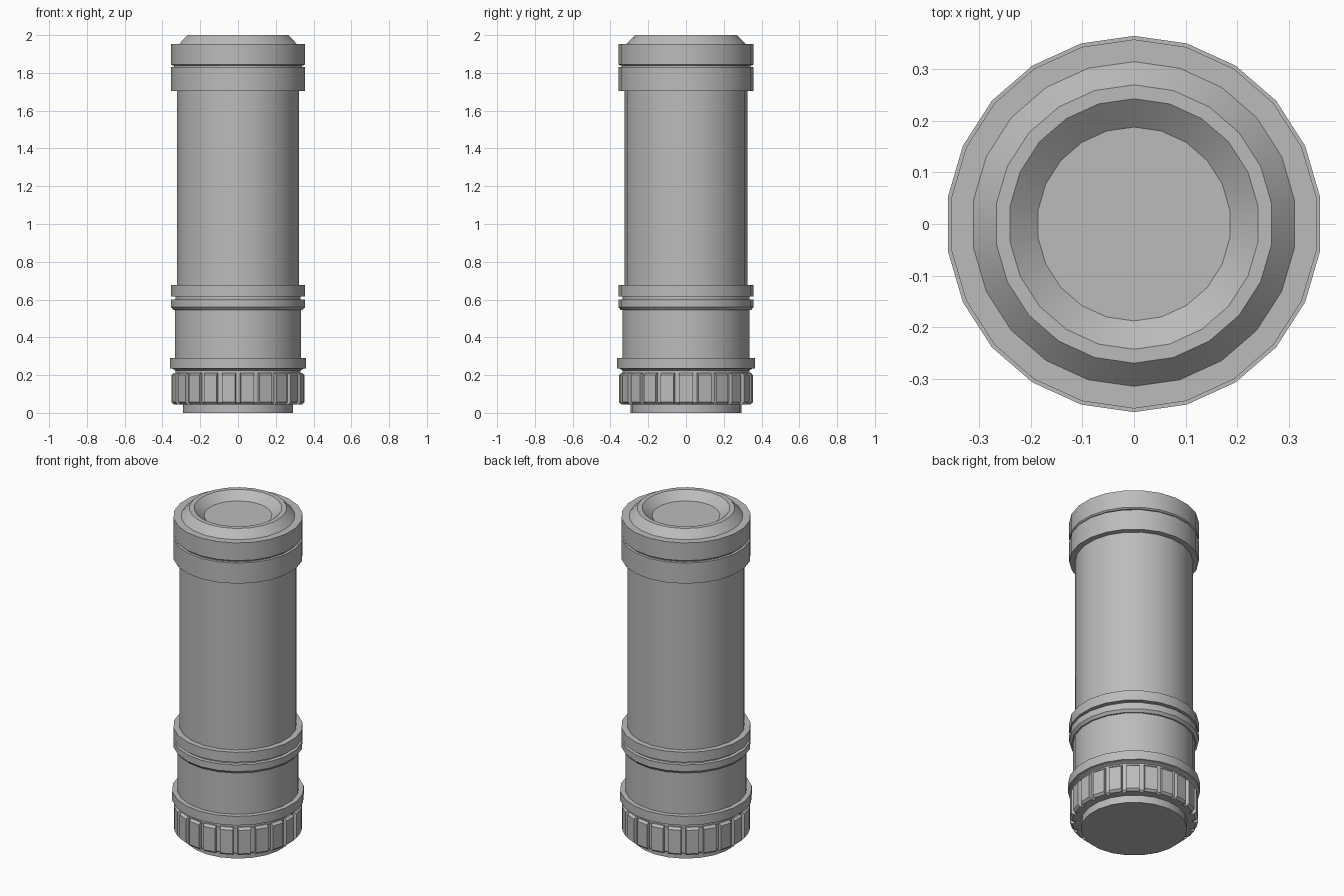
import bpy, math

SIDES = 22
STEP = math.tau / SIDES

if "Cube" in bpy.data.objects:
    bpy.data.objects.remove(bpy.data.objects["Cube"], do_unlink=True)


def make_material(name, value):
    mat = bpy.data.materials.new(name)
    mat.use_nodes = True
    colour = (value, value, value, 1)
    mat.diffuse_color = colour
    mat.node_tree.nodes["Principled BSDF"].inputs["Base Color"].default_value = colour
    return mat


grey = make_material("grey metal", 0.5)


def make_object(name, verts, faces, smooth=True):
    mesh = bpy.data.meshes.new(name)
    mesh.from_pydata(verts, [], faces)
    mesh.materials.append(grey)
    obj = bpy.data.objects.new(name, mesh)
    bpy.context.collection.objects.link(obj)
    if smooth:
        bpy.ops.object.select_all(action="DESELECT")
        obj.select_set(True)
        bpy.context.view_layer.objects.active = obj
        bpy.ops.object.shade_smooth_by_angle(angle=math.radians(30))
    return obj


def lathe(name, profile):
    """Turn a bottom-to-top (radius, z) profile, closed by a cap at each end."""
    verts = [(r * math.sin(i * STEP), -r * math.cos(i * STEP), z)
             for r, z in profile for i in range(SIDES)]
    faces = [tuple(reversed(range(SIDES)))]
    for k in range(len(profile) - 1):
        a, b = k * SIDES, (k + 1) * SIDES
        for i in range(SIDES):
            j = (i + 1) % SIDES
            faces.append((a + i, a + j, b + j, b + i))
    faces.append(tuple(range(len(verts) - SIDES, len(verts))))
    return make_object(name, verts, faces)


# Base plug and the core behind the grip ridges
lathe("base_plug", [(0.294, 0), (0.294, 0.06)])
lathe("grip_core", [(0.325, 0.045), (0.337, 0.055), (0.337, 0.205), (0.325, 0.215)])

# Grip ridges, one per side, chamfered at both ends
section = [(0.3, 0.045), (0.34, 0.045), (0.353, 0.057),
           (0.353, 0.2), (0.34, 0.212), (0.3, 0.212)]
n = len(section)
verts, faces = [], []
for i in range(SIDES):
    a = (i + 0.5) * STEP
    base = len(verts)
    for side in (-0.036, 0.036):
        for r, z in section:
            verts.append((r * math.sin(a) + side * math.cos(a),
                          -r * math.cos(a) + side * math.sin(a), z))
    faces.append(tuple(base + k for k in range(n)))
    faces.append(tuple(base + n + k for k in reversed(range(n))))
    for k in range(n):
        m = (k + 1) % n
        faces.append((base + m, base + k, base + n + k, base + n + m))
make_object("grip_ridges", verts, faces, smooth=False)

# Collar above the grip, with its narrow neck
lathe("lower_collar", [(0.335, 0.2), (0.335, 0.225), (0.353, 0.235),
                       (0.365, 0.235), (0.365, 0.29), (0.33, 0.29)])
lathe("lower_barrel", [(0.337, 0.28), (0.337, 0.56)])

# Twin middle rings with a groove between
lathe("middle_rings", [(0.33, 0.545), (0.345, 0.545), (0.358, 0.56), (0.358, 0.6),
                       (0.335, 0.6), (0.335, 0.616), (0.358, 0.616),
                       (0.358, 0.677), (0.32, 0.677)])

# Main tube
lathe("main_tube", [(0.325, 0.65), (0.325, 1.72)])

# Head: two bands, sloped shoulder, flat lip and sunken lens
lathe("head_lower_band", [(0.32, 1.705), (0.358, 1.705), (0.358, 1.83), (0.335, 1.83)])
lathe("head_groove", [(0.342, 1.82), (0.342, 1.85)])
lathe("head_cap", [(0.335, 1.838), (0.35, 1.838), (0.358, 1.845), (0.358, 1.953),
                   (0.315, 1.953), (0.27, 2), (0.243, 2), (0.188, 1.955)])
